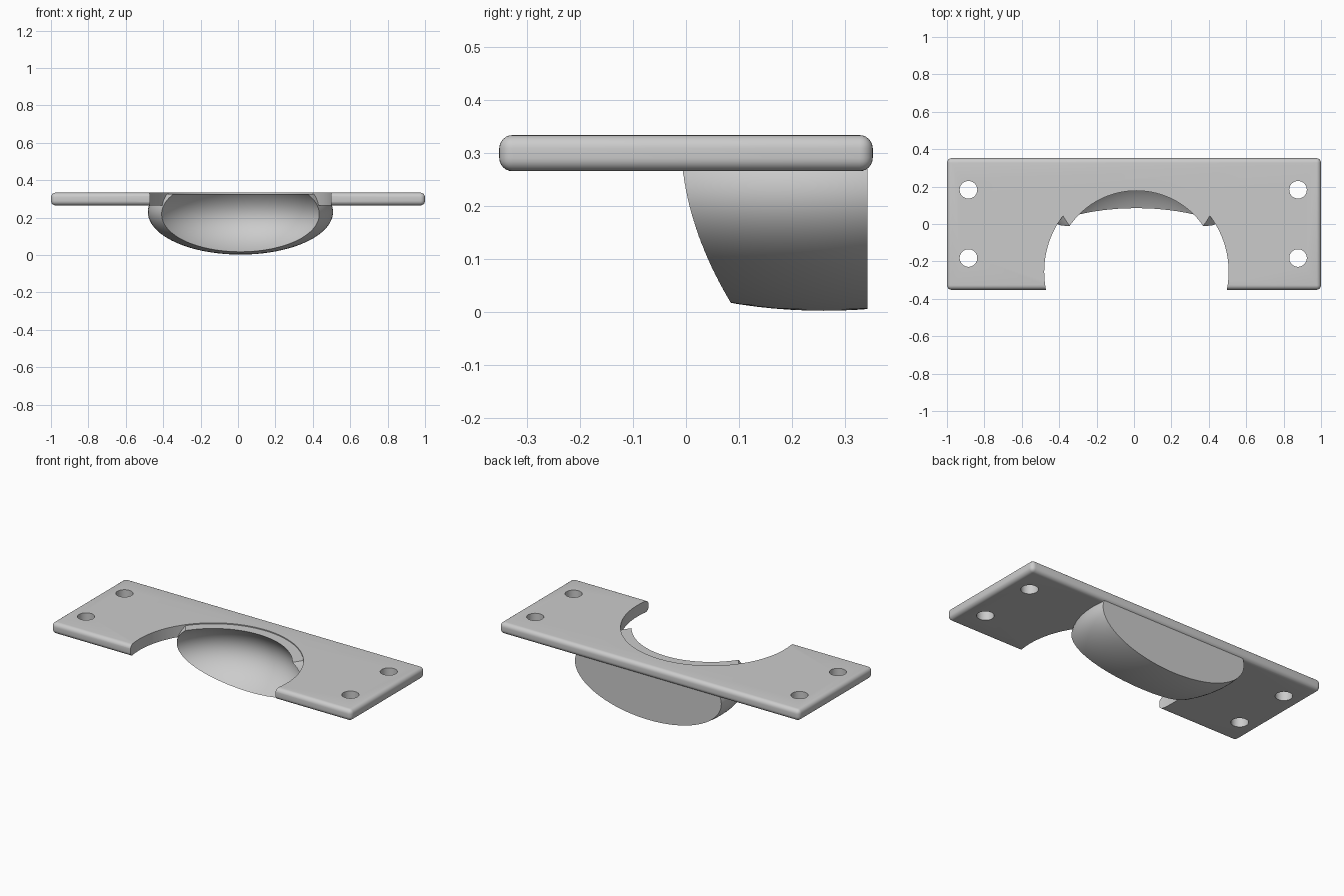
import bpy
import math

default = bpy.data.objects.get("Cube")
if default:
    bpy.data.objects.remove(default, do_unlink=True)

grey = bpy.data.materials.new("plain_grey")
grey.use_nodes = True
GREY = (0.6, 0.6, 0.6, 1)
grey.diffuse_color = GREY
grey.node_tree.nodes["Principled BSDF"].inputs["Base Color"].default_value = GREY


def finish(name, scale):
    ob = bpy.context.object
    ob.name = name
    ob.scale = scale
    bpy.ops.object.transform_apply(location=False, rotation=False, scale=True)
    ob.data.materials.append(grey)
    return ob


def box(name, low, high):
    centre = [(a + b) / 2 for a, b in zip(low, high)]
    bpy.ops.mesh.primitive_cube_add(size=1, location=centre)
    return finish(name, [b - a for a, b in zip(low, high)])


def cylinder(name, centre, radius, sides):
    bpy.ops.mesh.primitive_cylinder_add(vertices=sides, radius=radius, depth=0.5, location=centre)
    return finish(name, (1, 1, 1))


def ellipsoid(name, centre, radius, height):
    bpy.ops.mesh.primitive_uv_sphere_add(segments=96, ring_count=48, radius=1, location=centre)
    return finish(name, (radius, radius, height))


def apply(ob, mod):
    bpy.context.view_layer.objects.active = ob
    bpy.ops.object.modifier_apply(modifier=mod.name)


def combine(ob, tool, operation):
    mod = ob.modifiers.new("boolean", 'BOOLEAN')
    mod.operation = operation
    mod.solver = 'EXACT'
    mod.object = tool
    apply(ob, mod)
    bpy.data.objects.remove(tool, do_unlink=True)


MID_X = 0.013
TOP = 0.333

# Mounting plate with rounded edges
plate = box("mounting_plate", (-1, -0.352, 0.265), (1, 0.352, TOP))
bevel = plate.modifiers.new("rounded_edges", 'BEVEL')
bevel.width = 0.025
bevel.segments = 6
apply(plate, bevel)

# Round cutout and four screw holes
combine(plate, cylinder("cutout", (MID_X, -0.255, 0.3), 0.493, 128), 'DIFFERENCE')
for x in (-0.885, 0.877):
    for y in (-0.182, 0.183):
        combine(plate, cylinder("screw_hole", (x, y, 0.3), 0.047, 40), 'DIFFERENCE')

# Cup: domed outside, flat back and top, hollowed from the front
cup = ellipsoid("finger_cup", (MID_X, 0.26, 0.23), 0.495, 0.228)
combine(cup, box("trim", (-1, -1, -1), (1, 0.342, TOP - 0.006)), 'INTERSECT')
combine(cup, ellipsoid("hollow", (MID_X, -0.255, 0.203), 0.495, 0.256), 'DIFFERENCE')

# Join into one solid
combine(plate, cup, 'UNION')
plate.name = "plate_with_cup"
bpy.ops.object.select_all(action='DESELECT')
plate.select_set(True)
bpy.context.view_layer.objects.active = plate
bpy.ops.object.shade_smooth_by_angle(angle=math.radians(30))
